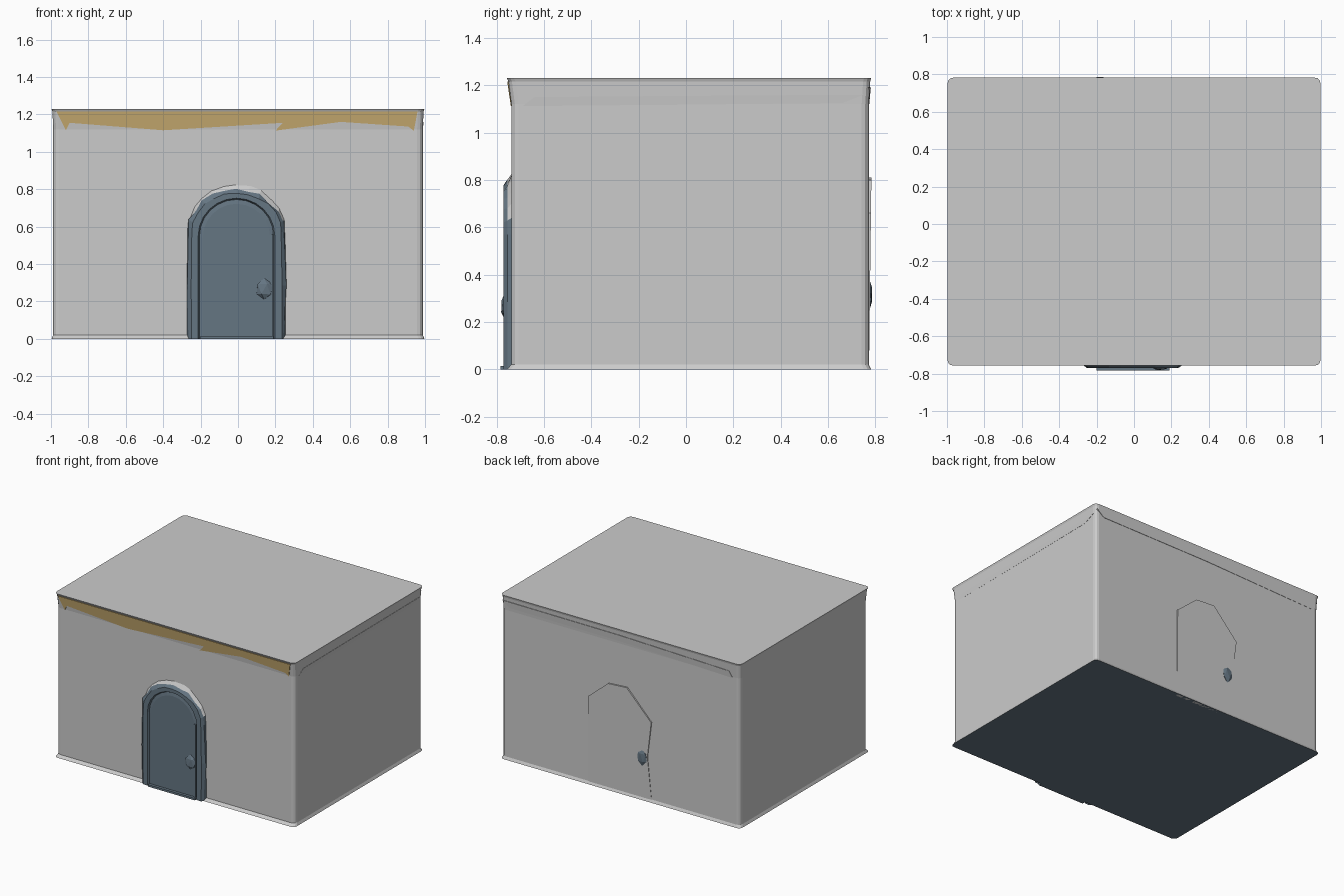
import bpy, bmesh, math, random
from mathutils import Matrix, Vector

if "Cube" in bpy.data.objects:
    bpy.data.objects.remove(bpy.data.objects["Cube"])

random.seed(4)


def material(name, rgb):
    m = bpy.data.materials.new(name)
    m.diffuse_color = (*rgb, 1)
    m.use_nodes = True
    m.node_tree.nodes["Principled BSDF"].inputs["Base Color"].default_value = m.diffuse_color
    return m


SLATE = material("slate", (0.13, 0.18, 0.225))
GOLD = material("gold", (0.60, 0.43, 0.17))


def finish(name, bm, mats=()):
    bmesh.ops.recalc_face_normals(bm, faces=bm.faces)
    me = bpy.data.meshes.new(name)
    bm.to_mesh(me)
    bm.free()
    for m in mats:
        me.materials.append(m)
    ob = bpy.data.objects.new(name, me)
    bpy.context.collection.objects.link(ob)
    return ob


def bridge(bm, a, b, closed=True):
    n = len(a)
    return [bm.faces.new((a[i], a[(i + 1) % n], b[(i + 1) % n], b[i]))
            for i in range(n if closed else n - 1)]


# Main block: rounded rectangles lofted upward, flared at floor and roof
def rounded_ring(bm, hx, yf, yb, z, r=0.03, steps=3):
    ring = []
    for cx, cy, a0 in ((hx - r, yb - r, 0), (r - hx, yb - r, 90),
                       (r - hx, yf + r, 180), (hx - r, yf + r, 270)):
        for k in range(steps + 1):
            a = math.radians(a0 + 90 * k / steps)
            ring.append(bm.verts.new((cx + r * math.cos(a), cy + r * math.sin(a), z)))
    return ring


bm = bmesh.new()
rings = [rounded_ring(bm, *p) for p in (
    (0.997, -0.757, 0.782, 0), (0.988, -0.738, 0.772, 0.02),
    (0.988, -0.738, 0.772, 1.12), (0.992, -0.750, 0.778, 1.215),
    (0.997, -0.757, 0.782, 1.23))]
for a, b in zip(rings, rings[1:]):
    bridge(bm, a, b)
bm.faces.new(rings[0]).material_index = 1
bm.faces.new(rings[-1])
finish("house_block", bm, (None, SLATE))


# Flat relief panel on a wall: (u, z) outline, depth tilts linearly with z
def panel(name, outline, z0, d0, z1, d1, yaw, mats=()):
    bm = bmesh.new()
    rot = Matrix.Rotation(math.radians(yaw), 4, 'Z')

    def loop(inset):
        return [bm.verts.new(rot @ Vector(
            (u, -(d0 + (d1 - d0) * (z - z0) / (z1 - z0)) + inset, z))) for u, z in outline]
    front, back = loop(0), loop(0.02)
    bm.faces.new(front)
    bm.faces.new(back)
    bridge(bm, front, back)
    return finish(name, bm, mats)


panel("front_gold_trim",
      [(-0.97, 1.215), (-0.92, 1.115), (-0.90, 1.155), (-0.40, 1.115), (0.24, 1.155),
       (0.20, 1.113), (0.55, 1.16), (0.91, 1.135), (0.94, 1.113), (0.96, 1.215)],
      1.12, 0.741, 1.215, 0.755, 0, (GOLD,))
panel("back_trim",
      [(-0.98, 1.19), (-0.92, 1.145), (0.0, 1.14), (0.93, 1.112), (0.90, 1.16), (0, 1.185)],
      1.12, 0.774, 1.215, 0.783, 180)
panel("side_trim",
      [(-0.69, 1.112), (-0.64, 1.15), (0.0, 1.155), (0.75, 1.16), (0.66, 1.125), (0.0, 1.118)],
      1.12, 0.989, 1.215, 0.996, 90)
panel("back_door",
      [(-0.266, 0), (-0.266, 0.66), (-0.10, 0.80), (0.055, 0.81), (0.257, 0.60),
       (0.223, 0.33), (0.257, 0)],
      0, 0.773, 0.8, 0.783, 180)


# Front door: arched loops lofted inward from wall to frame to recessed leaf
def arch(bm, hw, spring, top, y, jitter=0.0, n=12, cx=-0.008):
    pts = [(-hw, 0), (-hw, spring * 0.5)]
    pts += [(-hw * math.cos(math.pi * k / n), spring + (top - spring) * math.sin(math.pi * k / n))
            for k in range(n + 1)]
    pts += [(hw, spring * 0.5), (hw, 0)]
    return [bm.verts.new((cx + x + random.uniform(-jitter, jitter), y,
                          z + (random.uniform(-jitter, jitter) if z > spring else 0)))
            for x, z in pts]


bm = bmesh.new()
loops = [arch(bm, 0.262, 0.57, 0.83, -0.735, 0.004),
         arch(bm, 0.257, 0.57, 0.80, -0.754, 0.010),
         arch(bm, 0.240, 0.57, 0.78, -0.771, 0.004),
         arch(bm, 0.205, 0.55, 0.752, -0.771),
         arch(bm, 0.198, 0.55, 0.745, -0.758),
         arch(bm, 0.180, 0.54, 0.722, -0.762)]
for i, (a, b) in enumerate(zip(loops, loops[1:])):
    for f in bridge(bm, a, b, closed=False):
        pale = i == 0 and f.calc_center_median().z > 0.62
        f.material_index = 0 if pale else 1
bm.faces.new(loops[-1]).material_index = 1
finish("front_door", bm, (None, SLATE))


def box(name, lo, hi, mat):
    bm = bmesh.new()
    bmesh.ops.create_cube(bm, size=1)
    for v in bm.verts:
        v.co = [(l + h) / 2 + c * (h - l) for c, l, h in zip(v.co, lo, hi)]
    return finish(name, bm, (mat,))


box("door_sill", (-0.20, -0.783, 0), (0.19, -0.74, 0.015), SLATE)
box("door_jamb", (0.172, -0.768, 0), (0.186, -0.75, 0.56), SLATE)


# Faceted door knobs
def knob(name, loc, scale):
    bm = bmesh.new()
    bmesh.ops.create_icosphere(bm, subdivisions=1, radius=1)
    for v in bm.verts:
        v.co = [p + c * s * random.uniform(0.9, 1.1) for p, c, s in zip(loc, v.co, scale)]
    return finish(name, bm, (SLATE,))


knob("front_knob", (0.14, -0.764, 0.265), (0.05, 0.018, 0.06))
knob("back_knob", (-0.18, 0.775, 0.32), (0.045, 0.013, 0.065))
